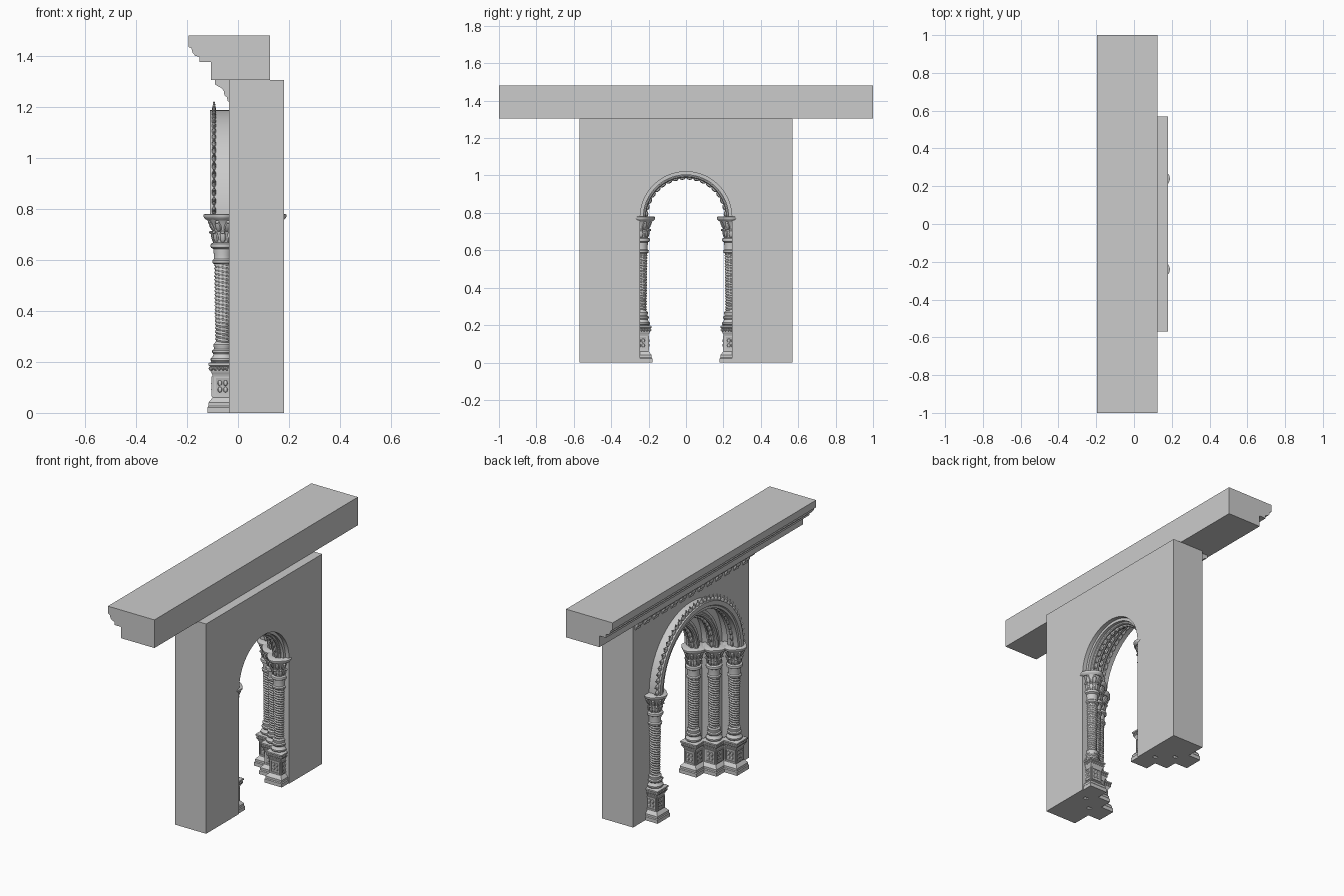
import bpy, bmesh
from math import sin, cos, pi, tau, sqrt
from mathutils import Matrix, Vector

if "Cube" in bpy.data.objects:
    bpy.data.objects.remove(bpy.data.objects["Cube"])

SPRING = 0.775                                          # height where the arches start
ORDERS = [(-0.06, 0.39), (0.0275, 0.315), (0.115, 0.24)]  # column x, y from outside in


def finish(bm, name, clean=True):
    if clean:
        bmesh.ops.recalc_face_normals(bm, faces=bm.faces[:])
    me = bpy.data.meshes.new(name)
    bm.to_mesh(me)
    bm.free()
    ob = bpy.data.objects.new(name, me)
    bpy.context.collection.objects.link(ob)
    return ob


def skin(bm, rows, closed=True):
    """Join rows of points with quads."""
    vs = [[bm.verts.new(p) for p in r] for r in rows]
    n = len(vs[0])
    for a, b in zip(vs, vs[1:]):
        for i in range(n if closed else n - 1):
            j = (i + 1) % n
            bm.faces.new((a[i], a[j], b[j], b[i]))
    return vs


def lathe(bm, profile, seg=24, square=False, shape=None):
    seg, off, k = (4, pi / 4, sqrt(2)) if square else (seg, 0, 1)
    rows = []
    for r, z in profile:
        row = []
        for i in range(seg):
            a = tau * i / seg + off
            q = r * k + (shape(a, z) if shape else 0)
            row.append((q * cos(a), q * sin(a), z))
        rows.append(row)
    vs = skin(bm, rows)
    bm.faces.new(vs[0][::-1])
    bm.faces.new(vs[-1])


def blob(bm, loc, size, rot=Matrix(), u=8, v=6):
    m = Matrix.Translation(loc) @ rot @ Matrix.Diagonal((*size, 1))
    bmesh.ops.create_uvsphere(bm, u_segments=u, v_segments=v, radius=1, matrix=m)


def box(bm, loc, size):
    m = Matrix.Translation(loc) @ Matrix.Diagonal((*size, 1))
    bmesh.ops.create_cube(bm, size=1, matrix=m)


def prism(bm, profile, y0, y1):
    """Extrude an x-z profile along y."""
    vs = skin(bm, [[(x, y, z) for x, z in profile] for y in (y0, y1)])
    bm.faces.new(vs[0])
    bm.faces.new(vs[1][::-1])


# Wall with an arched opening that narrows in three steps
def arch_line(x, r, n=48):
    pts = [(x, r * cos(pi * i / n), SPRING + r * sin(pi * i / n)) for i in range(n + 1)]
    return [(x, r, 0)] + pts + [(x, -r, 0)]


X0, X1, W, H = -0.035, 0.18, 0.57, 1.305
bm = bmesh.new()
steps = [(X0, 0.395), (0.0275, 0.395), (0.0275, 0.32), (0.115, 0.32), (0.115, 0.245), (X1, 0.245)]
loops = skin(bm, [arch_line(x, r) for x, r in steps], closed=False)
outer = skin(bm, [[(x, W, 0), (x, W, H), (x, -W, H), (x, -W, 0)] for x in (X0, X1)], closed=False)
for arch, rim in ((loops[0], outer[0]), (loops[-1], outer[1])):
    m = len(arch) // 2
    top = bm.verts.new((rim[0].co.x, 0, H))
    bm.faces.new([rim[0], rim[1], top] + arch[m::-1])
    bm.faces.new([top, rim[2], rim[3]] + arch[:m - 1:-1])
for k, o in ((0, 0), (-1, 3)):
    bm.faces.new([l[k] for l in loops] + [outer[1][o], outer[0][o]])
finish(bm, "wall")

# Cornice with stepped and curved front profile
bm = bmesh.new()
prism(bm, [(0.125, 1.305), (0.125, 1.48), (-0.195, 1.48), (-0.195, 1.435), (-0.183, 1.43),
           (-0.178, 1.412), (-0.168, 1.4), (-0.15, 1.395), (-0.15, 1.375), (-0.105, 1.375),
           (-0.105, 1.305)], -1, 1)
finish(bm, "cornice")

# Row of small brackets under the cornice
bm = bmesh.new()
for i in range(13):
    y = -0.528 + 0.088 * i
    prism(bm, [(-0.03, 1.305), (-0.09, 1.305), (-0.09, 1.288), (-0.082, 1.282), (-0.066, 1.275),
               (-0.056, 1.262), (-0.053, 1.245), (-0.044, 1.238), (-0.04, 1.222), (-0.03, 1.22)],
          y - 0.022, y + 0.022)
finish(bm, "cornice_brackets")


# Moulded arch rings, one for each pair of columns
def ring(bm, profile, n=48):
    rows = [[(x, r * cos(pi * i / n), SPRING + r * sin(pi * i / n)) for x, r in profile]
            for i in range(n + 1)]
    vs = skin(bm, rows)
    bm.faces.new(vs[0])
    bm.faces.new(vs[-1][::-1])


def roll(x, r, size, n=10):
    return [(x + size * cos(tau * i / n), r + size * sin(tau * i / n)) for i in range(n)]


def leaf_ring(bm, x, r, count, size):
    for i in range(count):
        a = pi * (i + 0.5) / count
        blob(bm, (x, r * cos(a), SPRING + r * sin(a)), size, Matrix.Rotation(a, 4, 'X'))


for k, (cx, cy) in enumerate(ORDERS):
    bm = bmesh.new()
    ring(bm, [(cx - 0.025, cy + 0.022), (cx - 0.025, cy - 0.012), (cx + 0.04, cy - 0.012),
              (cx + 0.04, cy + 0.022)])
    ring(bm, roll(cx - 0.022, cy - 0.008, 0.015))
    ring(bm, roll(cx + 0.012, cy - 0.015, 0.011))
    finish(bm, "arch_moulding_%d" % (k + 1))
    bm = bmesh.new()
    leaf_ring(bm, cx - 0.003, cy - 0.022, int(cy * 78), (0.01, 0.016, 0.02))
    finish(bm, "arch_fringe_%d" % (k + 1))

# Outer flat band and its leafy crest
bm = bmesh.new()
ring(bm, [(-0.11, 0.412), (-0.11, 0.385), (-0.102, 0.38), (-0.102, 0.365), (-0.03, 0.365),
          (-0.03, 0.405), (-0.082, 0.405), (-0.082, 0.412)])
finish(bm, "outer_arch_band")
bm = bmesh.new()
leaf_ring(bm, -0.094, 0.416, 36, (0.008, 0.019, 0.017))
leaf_ring(bm, -0.094, 0.436, 36, (0.005, 0.012, 0.005))
finish(bm, "outer_arch_crest")

# Pedestal: square base, panelled die and cap edged with beads
bm = bmesh.new()
lathe(bm, [(0.06, 0), (0.06, 0.022), (0.056, 0.027), (0.056, 0.04), (0.048, 0.05), (0.043, 0.056),
           (0.039, 0.06), (0.039, 0.148), (0.043, 0.155), (0.048, 0.165), (0.048, 0.182),
           (0.055, 0.186), (0.055, 0.195), (0.042, 0.2)], square=True)
for s in range(4):
    rot = Matrix.Rotation(s * pi / 2, 4, 'Z')
    part = bmesh.new()
    for t in (-1, 1):
        box(part, (0.04, t * 0.03, 0.104), (0.007, 0.007, 0.078))
        box(part, (0.04, 0, 0.104 + t * 0.0355), (0.007, 0.054, 0.007))
        for u in (-1, 1):
            blob(part, (0.039, t * 0.011, 0.104 + u * 0.013), (0.006, 0.009, 0.011))
    for i in range(7):
        blob(part, (0.048, -0.045 + 0.015 * i, 0.174), (0.007, 0.006, 0.009),
             Matrix.Rotation(0.5, 4, 'X'))
    part.transform(rot)
    tmp = bpy.data.meshes.new("tmp")
    part.to_mesh(tmp)
    part.free()
    bm.from_mesh(tmp)
    bpy.data.meshes.remove(tmp)
pedestal = finish(bm, "pedestal")

# Shaft: rope-twisted column between moulded rings
bm = bmesh.new()
lathe(bm, [(0.042, 0.198), (0.047, 0.205), (0.047, 0.213), (0.04, 0.22), (0.036, 0.23),
           (0.041, 0.237), (0.041, 0.245), (0.034, 0.25), (0.034, 0.257), (0.037, 0.262),
           (0.037, 0.268), (0.03, 0.275)])
N = 132
lathe(bm, [(0.028 + 0.004 * i / N, 0.27 + 0.32 * i / N) for i in range(N + 1)],
      shape=lambda a, z: 0.0022 * cos(2 * a + tau * z / 0.0145))
lathe(bm, [(0.033, 0.583), (0.04, 0.588), (0.041, 0.598), (0.035, 0.604), (0.034, 0.618),
           (0.036, 0.632), (0.036, 0.642), (0.046, 0.648), (0.048, 0.655), (0.046, 0.663),
           (0.036, 0.668)])
shaft = finish(bm, "shaft")

# Capital: flared bell, two rows of leaves and a lobed top slab
bm = bmesh.new()
lathe(bm, [(0.035, 0.66), (0.036, 0.69), (0.041, 0.72), (0.05, 0.745), (0.06, 0.762)])
lathe(bm, [(0.058, 0.755), (0.068, 0.764), (0.071, 0.769), (0.071, 0.777), (0.066, 0.78)], seg=48,
      shape=lambda a, z: 0.004 * cos(4 * a))
for row, (r, z, tilt) in enumerate([(0.038, 0.69, 0.2), (0.046, 0.73, 0.5)]):
    for i in range(8):
        a = tau * (i + 0.5 * row) / 8
        rot = Matrix.Rotation(a, 4, 'Z') @ Matrix.Rotation(tilt, 4, 'Y')
        blob(bm, (r * cos(a), r * sin(a), z), (0.007, 0.013, 0.024), rot)
        q = r + 0.01
        blob(bm, (q * cos(a), q * sin(a), z + 0.018), (0.006, 0.009, 0.006),
             Matrix.Rotation(a, 4, 'Z'))
capital = finish(bm, "capital")

# Place three columns on each side of the opening
for part in (pedestal, shaft, capital):
    spots = [(x, s * y, 0) for x, y in ORDERS for s in (-1, 1)]
    part.location = spots[0]
    for i, loc in enumerate(spots[1:]):
        ob = part.copy()
        ob.name = "%s_%d" % (part.name, i + 2)
        ob.location = loc
        bpy.context.collection.objects.link(ob)

# Smooth the rounded parts, keep the edges sharp
for ob in bpy.context.collection.objects:
    ob.select_set(True)
bpy.context.view_layer.objects.active = pedestal
bpy.ops.object.shade_smooth_by_angle(angle=0.6)
